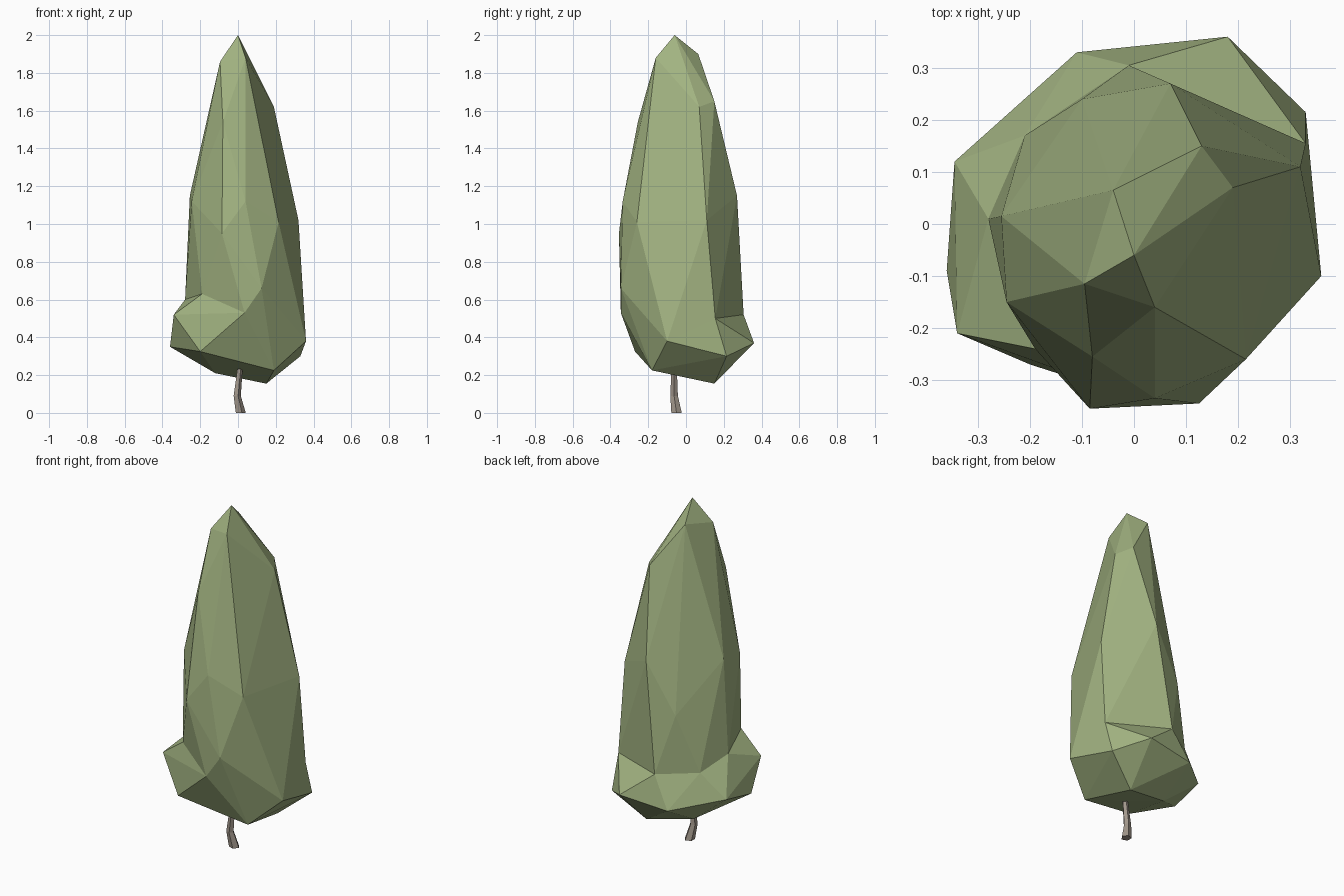
import bpy, bmesh
from math import cos, sin, tau

if "Cube" in bpy.data.objects:
    bpy.data.objects.remove(bpy.data.objects["Cube"])


def finish(name, bm, color):
    bmesh.ops.recalc_face_normals(bm, faces=bm.faces)
    me = bpy.data.meshes.new(name)
    bm.to_mesh(me)
    bm.free()
    mat = bpy.data.materials.new(name + "_color")
    mat.diffuse_color = (*color, 1)
    mat.use_nodes = True
    mat.node_tree.nodes["Principled BSDF"].inputs["Base Color"].default_value = mat.diffuse_color
    me.materials.append(mat)
    ob = bpy.data.objects.new(name, me)
    bpy.context.collection.objects.link(ob)


def open_hull(bm, points, waist):
    """Convex shell around points + waist, left open where it meets the other shell."""
    part = bmesh.new()
    for p in points + waist:
        part.verts.new(p)
    bmesh.ops.convex_hull(part, input=part.verts[:])
    part.verts.index_update()
    n = len(points)
    caps = [f for f in part.faces if all(v.index >= n for v in f.verts)]
    bmesh.ops.delete(part, geom=caps, context='FACES_ONLY')
    loose = [v for v in part.verts if not v.link_faces]
    bmesh.ops.delete(part, geom=loose, context='VERTS')
    me = bpy.data.meshes.new("shell")
    part.to_mesh(me)
    part.free()
    bm.from_mesh(me)
    bpy.data.meshes.remove(me)


# Foliage: faceted spire above the waist, flared skirt below it
crown = [(0, -.06, 2), (-.04, .065, 1.9), (-.095, -.115, 1.86), (.04, -.16, 1.88),
         (.19, .07, 1.62), (.13, .15, 1.65), (-.08, -.255, 1.54),
         (-.255, .015, 1.15), (-.245, -.15, 1.12), (.04, -.335, 1.12),
         (-.085, -.355, .95), (.215, -.26, 1.01), (.32, .11, 1.02),
         (.07, .27, 1.15), (-.1, .24, .86)]
waist = [(-.28, .01, .6), (-.19, -.24, .63), (.035, -.345, .53), (.125, -.345, .66),
         (.36, -.1, .38), (.33, .155, .5), (-.01, .305, .52), (-.21, .17, .53)]
skirt = [(-.34, -.21, .52), (-.2, -.27, .325), (-.36, -.09, .35), (-.345, .12, .39),
         (-.11, .33, .34), (.18, .36, .37), (.33, .215, .3), (.19, -.18, .225),
         (.15, .15, .155), (-.12, .1, .21)]
bm = bmesh.new()
open_hull(bm, crown, waist)
open_hull(bm, skirt, waist)
bmesh.ops.remove_doubles(bm, verts=bm.verts[:], dist=.001)
finish("foliage", bm, (.36, .45, .22))

# Trunk: short bent five-sided stem
bm = bmesh.new()
rings = []
for x, y, z, r in [(.012, -.05, 0, .029), (-.006, -.063, .09, .021), (.01, -.063, .24, .015)]:
    rings.append([bm.verts.new((x + r * cos(i * tau / 5), y + r * sin(i * tau / 5), z))
                  for i in range(5)])
for lo, hi in zip(rings, rings[1:]):
    for i in range(5):
        j = (i + 1) % 5
        bm.faces.new((lo[i], lo[j], hi[j], hi[i]))
bm.faces.new(rings[0])
bm.faces.new(rings[-1])
finish("trunk", bm, (.36, .31, .26))
